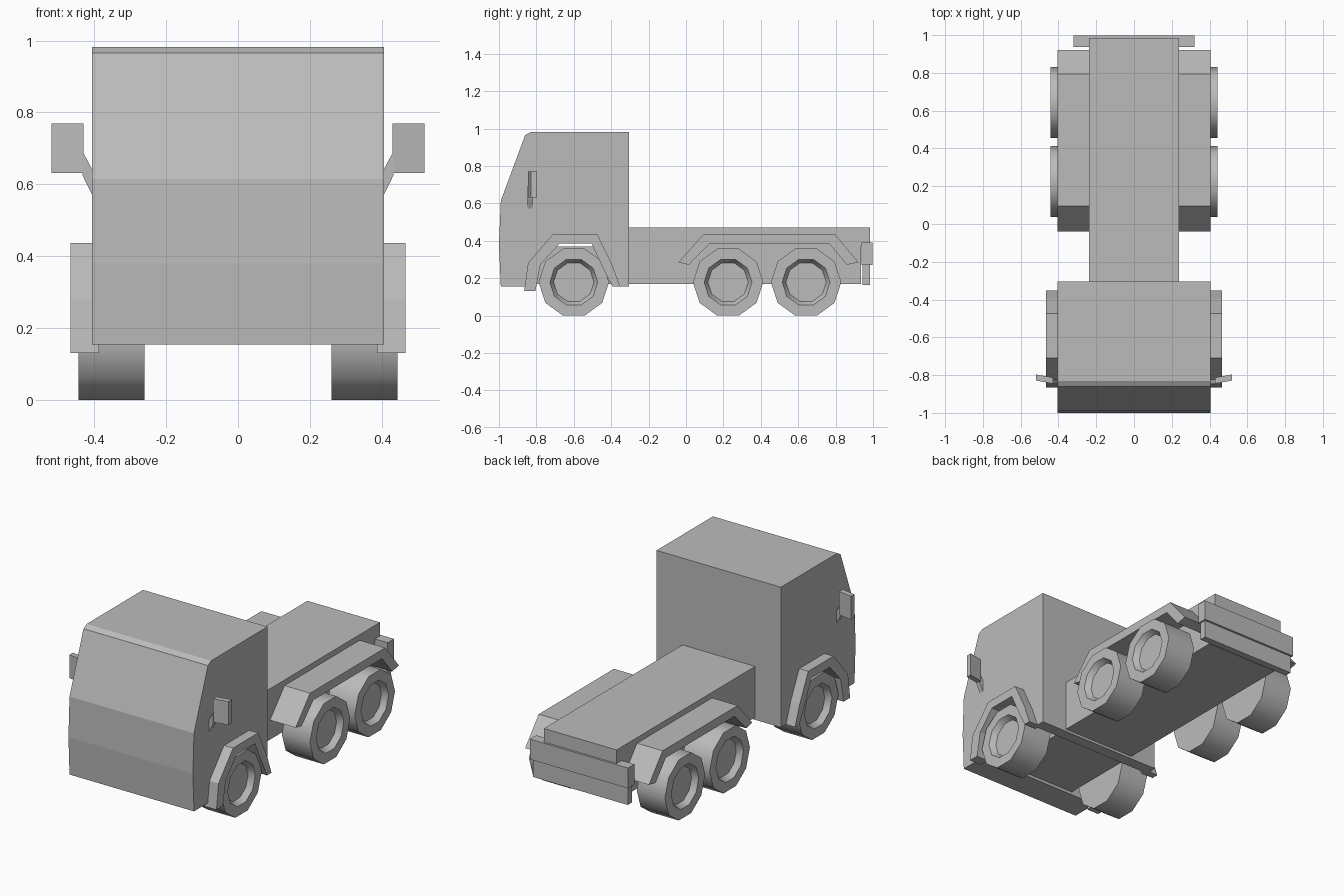
import bpy, bmesh, math
from mathutils import Vector

cube = bpy.data.objects.get("Cube")
if cube:
    bpy.data.objects.remove(cube, do_unlink=True)

grey = bpy.data.materials.new("plain grey")
grey.use_nodes = True
COLOUR = (0.5, 0.5, 0.5, 1)
grey.diffuse_color = COLOUR
grey.node_tree.nodes["Principled BSDF"].inputs["Base Color"].default_value = COLOUR


def finish(name, bm):
    bmesh.ops.recalc_face_normals(bm, faces=bm.faces)
    mesh = bpy.data.meshes.new(name)
    bm.to_mesh(mesh)
    bm.free()
    mesh.materials.append(grey)
    obj = bpy.data.objects.new(name, mesh)
    bpy.context.collection.objects.link(obj)
    return obj


def sweep(name, points, offset):
    """Extrude a closed 3D outline along an offset."""
    bm = bmesh.new()
    face = bm.faces.new([bm.verts.new(p) for p in points])
    ext = bmesh.ops.extrude_face_region(bm, geom=[face])
    moved = [v for v in ext["geom"] if isinstance(v, bmesh.types.BMVert)]
    bmesh.ops.translate(bm, verts=moved, vec=Vector(offset))
    return finish(name, bm)


def side_profile(name, yz, x0, x1):
    return sweep(name, [(x0, y, z) for y, z in yz], (x1 - x0, 0, 0))


def box(name, half_width, y0, y1, z0, z1):
    return side_profile(name, [(y0, z0), (y1, z0), (y1, z1), (y0, z1)],
                        -half_width, half_width)


def wheel(name, side, y):
    """Ten-sided wheel with a tapered hub recess on the outside."""
    profile = [(0.26, 0.188), (0.443, 0.188), (0.443, 0.128), (0.41, 0.108)]
    bm = bmesh.new()
    rings = []
    for x, r in profile:
        angles = [math.tau * i / 10 for i in range(10)]
        rings.append([bm.verts.new((side * x, y + r * math.cos(a), 0.179 + r * math.sin(a)))
                      for a in angles])
    for a, b in zip(rings, rings[1:]):
        for i in range(10):
            j = (i + 1) % 10
            bm.faces.new((a[i], a[j], b[j], b[i]))
    bm.faces.new(rings[0])
    bm.faces.new(rings[-1])
    obj = finish(name, bm)
    bpy.ops.object.select_all(action='DESELECT')
    obj.select_set(True)
    bpy.context.view_layer.objects.active = obj
    bpy.ops.object.shade_smooth_by_angle(angle=math.radians(40))


# Cab with the wheel arch running through it
cab = [(-0.99, 0.155), (-1.0, 0.38), (-0.99, 0.615), (-0.86, 0.965), (-0.83, 0.982),
       (-0.305, 0.982), (-0.305, 0.155), (-0.375, 0.155), (-0.43, 0.27), (-0.495, 0.405),
       (-0.685, 0.405), (-0.795, 0.28), (-0.825, 0.155)]
side_profile("cab", cab, -0.406, 0.406)

# Chassis and rear bumper
box("chassis_frame", 0.237, -0.9, 0.935, 0.17, 0.37)
box("chassis_deck", 0.237, -0.32, 0.985, 0.37, 0.47)
box("bumper_board", 0.32, 0.938, 0.997, 0.27, 0.39)
box("bumper_lower_bar", 0.31, 0.945, 0.985, 0.165, 0.27)

front_arch = [(-0.865, 0.132), (-0.845, 0.28), (-0.71, 0.437), (-0.475, 0.437),
              (-0.395, 0.273), (-0.352, 0.155), (-0.393, 0.155), (-0.45, 0.267),
              (-0.505, 0.385), (-0.676, 0.385), (-0.778, 0.273), (-0.805, 0.132)]
rear_arch = [(-0.04, 0.285), (0.095, 0.437), (0.795, 0.437), (0.922, 0.285),
             (0.86, 0.272), (0.765, 0.385), (0.125, 0.385), (0.015, 0.272)]

for side, label in ((1, "left"), (-1, "right")):
    # Fenders
    side_profile(f"front_fender_{label}", front_arch, side * 0.386, side * 0.465)
    side_profile(f"rear_fender_{label}", rear_arch, side * 0.23, side * 0.404)
    # Wheels
    for place, y in (("front", -0.6), ("middle", 0.225), ("rear", 0.642)):
        wheel(f"{place}_wheel_{label}", side, y)
    # Mirror plate, angled slightly, and its arm
    plate = [(0.43, -0.845), (0.518, -0.829), (0.518, -0.797), (0.43, -0.813)]
    sweep(f"mirror_{label}", [(side * x, y, 0.632) for x, y in plate], (0, 0, 0.138))
    arm = [(0.395, 0.55), (0.395, 0.622), (0.432, 0.692), (0.432, 0.625)]
    sweep(f"mirror_arm_{label}", [(side * x, -0.848, z) for x, z in arm], (0, 0.026, 0))
